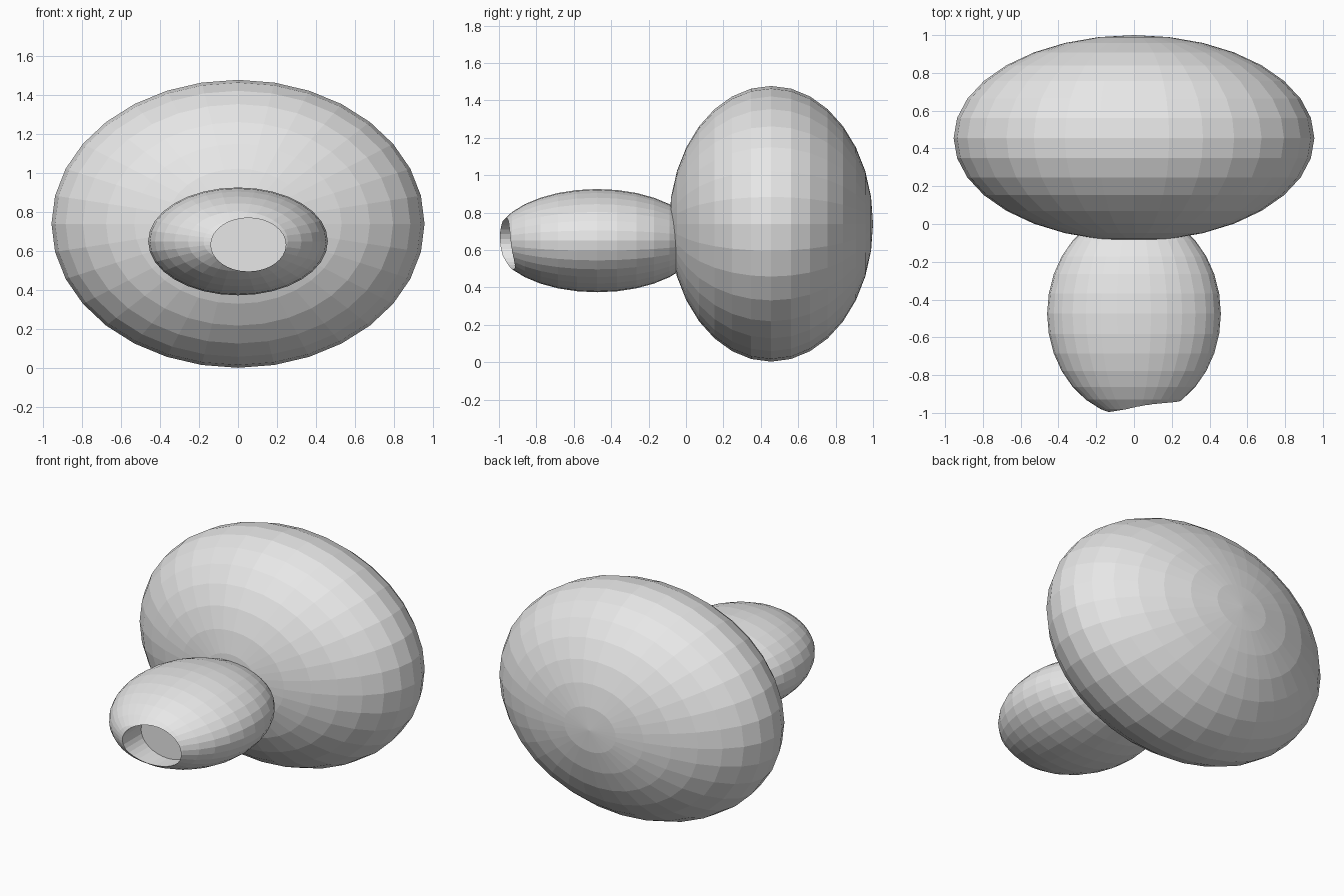
import bpy
from math import pi

default = bpy.data.objects.get("Cube")
if default:
    bpy.data.objects.remove(default, do_unlink=True)

# Single grey material
grey = bpy.data.materials.new("plain_grey")
grey.use_nodes = True
grey.diffuse_color = (0.8, 0.8, 0.8, 1)
grey.node_tree.nodes["Principled BSDF"].inputs["Base Color"].default_value = (0.8, 0.8, 0.8, 1)


def finish(name, centre, radii):
    """Turn the active primitive's axis along y, then stretch and place it."""
    obj = bpy.context.object
    obj.name = name
    bpy.ops.object.transform_apply(location=False, rotation=True, scale=False)
    obj.scale = radii
    bpy.ops.object.transform_apply(location=False, rotation=False, scale=True)
    obj.location = centre
    obj.data.materials.append(grey)
    bpy.ops.object.shade_flat()
    return obj


def ellipsoid(name, centre, radii):
    bpy.ops.mesh.primitive_uv_sphere_add(segments=32, ring_count=16, radius=1,
                                         rotation=(pi / 2, 0, 0))
    return finish(name, centre, radii)


# Large rounded body and the smaller snout in front of it
body = ellipsoid("large_body", (0, 0.455, 0.74), (0.955, 0.545, 0.737))
snout = ellipsoid("snout", (0, -0.475, 0.65), (0.46, 0.547, 0.276))

# Flat-bottomed oval recess in the snout, slightly off centre
bpy.ops.mesh.primitive_cylinder_add(vertices=32, radius=1, depth=2, rotation=(pi / 2, 0, 0))
cutter = finish("recess_cutter", (0.053, -1.05, 0.633), (0.192, 0.25, 0.137))
cutter.hide_render = True

cut = snout.modifiers.new("recess", "BOOLEAN")
cut.operation = "DIFFERENCE"
cut.solver = "EXACT"
cut.object = cutter
bpy.ops.object.select_all(action="DESELECT")
bpy.context.view_layer.objects.active = snout
snout.select_set(True)
bpy.ops.object.modifier_apply(modifier=cut.name)
bpy.data.objects.remove(cutter, do_unlink=True)
